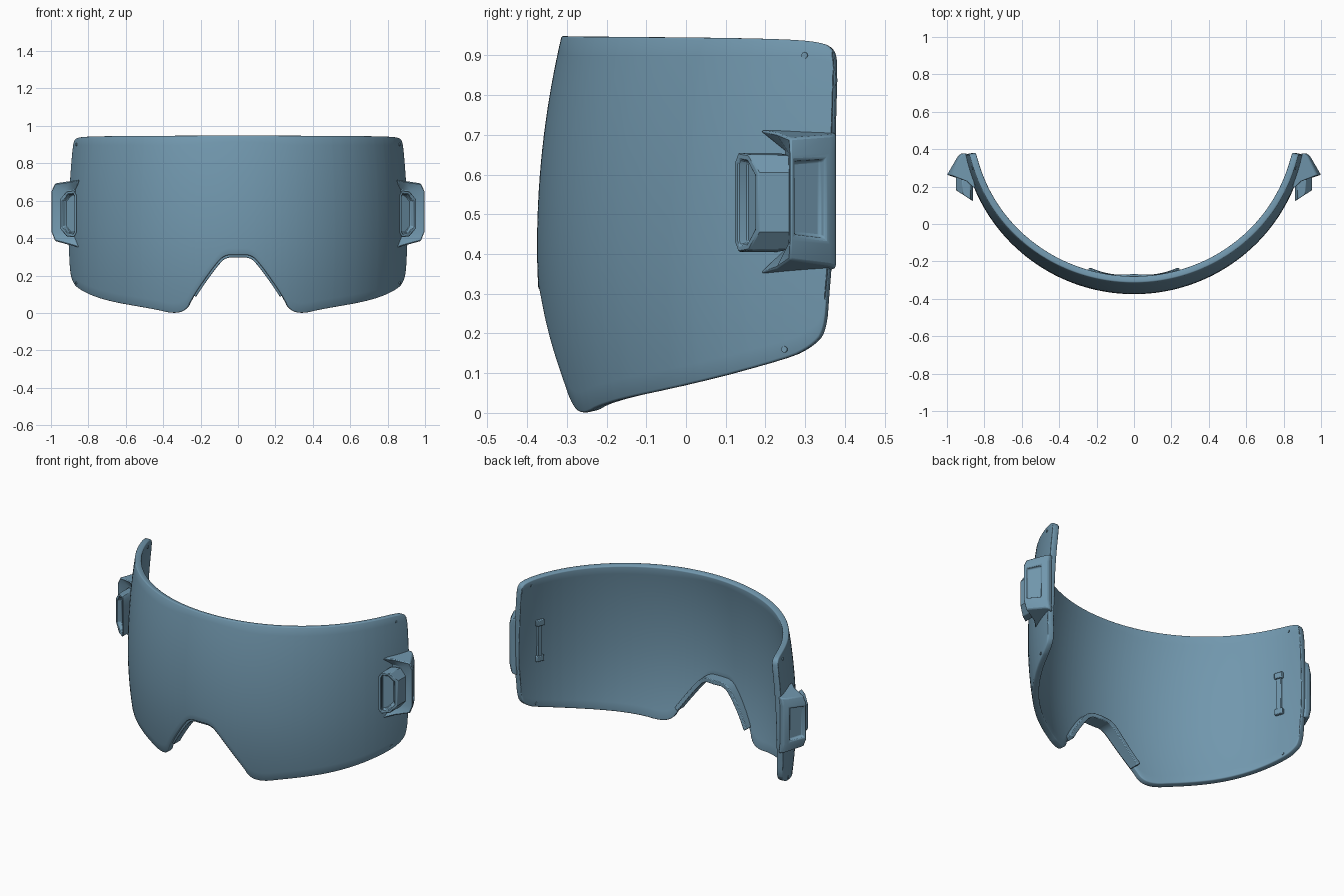
import bpy, bmesh
from math import sin, cos, pi
from mathutils import Vector, Matrix

cube = bpy.data.objects.get("Cube")
if cube:
    bpy.data.objects.remove(cube)

mat = bpy.data.materials.new("steel_blue")
mat.use_nodes = True
COLOR = (0.165, 0.31, 0.42, 1)
mat.diffuse_color = COLOR
mat.node_tree.nodes["Principled BSDF"].inputs["Base Color"].default_value = COLOR


def add_object(name, bm):
    bmesh.ops.recalc_face_normals(bm, faces=bm.faces)
    mesh = bpy.data.meshes.new(name)
    bm.to_mesh(mesh)
    bm.free()
    ob = bpy.data.objects.new(name, mesh)
    bpy.context.collection.objects.link(ob)
    mesh.materials.append(mat)
    return ob


def bevel(ob, width, segments=2):
    m = ob.modifiers.new("bevel", "BEVEL")
    m.width, m.segments = width, segments
    m.limit_method, m.angle_limit = "ANGLE", 0.7
    m.use_clamp_overlap = False


def mirror(ob):
    ob.modifiers.new("mirror", "MIRROR")


def smooth(ob, angle=0.6):
    bpy.ops.object.select_all(action="DESELECT")
    ob.select_set(True)
    bpy.context.view_layer.objects.active = ob
    bpy.ops.object.shade_smooth_by_angle(angle=angle)


def chaikin(pts, times=2):
    """Round the corners of an open outline."""
    for _ in range(times):
        new = [pts[0]]
        for (a, b), (c, d) in zip(pts, pts[1:]):
            new += [(a * .75 + c * .25, b * .75 + d * .25),
                    (a * .25 + c * .75, b * .25 + d * .75)]
        pts = new + [pts[-1]]
    return pts


def height(pts, t):
    for (a, b), (c, d) in zip(pts, pts[1:]):
        if t <= c:
            return b + (d - b) * (t - a) / max(c - a, 1e-9)
    return pts[-1][1]


def surface(t, z, inset=0.0):
    """Point on the barrel-curved lens at angle t and height z."""
    k = (z - .42) / (.53 if z > .42 else .42)
    d = k * k * (.062 if z > .42 else .05)
    return Vector(((.925 - .5 * d - inset) * sin(t),
                   .545 - (.92 - d - inset) * cos(t), z))


# Lens outline: (angle, height) along the lower and upper edge of one half
END = 1.382
lower = chaikin([(0, .31), (.08, .31), (.14, .25), (.275, .08), (.315, .01), (.40, -.005),
                 (.52, .02), (.93, .07), (1.24, .135), (1.31, .165), (1.35, .20),
                 (1.362, .30), (1.374, .42), (END, .62)])
upper = chaikin([(0, .95), (.8, .947), (1.18, .943), (1.33, .935), (1.37, .915),
                 (1.376, .86), (END, .74)])

# Lens: one curved sheet with a nose notch, thickened inwards
half = sorted({round(p[0], 4) for p in lower + upper} | {round(i * .05, 4) for i in range(27)})
half = [t for i, t in enumerate(half) if i == 0 or t - half[i - 1] > .0015]
angles = [-t for t in reversed(half[1:])] + half
ROWS = 18
bm = bmesh.new()
cols = []
for t in angles:
    lo, hi = height(lower, abs(t)), height(upper, abs(t))
    cols.append([bm.verts.new(surface(t, lo + (hi - lo) * r / ROWS)) for r in range(ROWS + 1)])
for a, b in zip(cols, cols[1:]):
    for r in range(ROWS):
        bm.faces.new((a[r], b[r], b[r + 1], a[r + 1]))
lens = add_object("lens", bm)
if lens.data.polygons[len(lens.data.polygons) // 2].normal.y > 0:
    lens.data.flip_normals()
thick = lens.modifiers.new("thickness", "SOLIDIFY")
thick.thickness, thick.offset = .036, -1
bevel(lens, .006)
smooth(lens)

# Nose flange: a strip swept along the notch behind the lens
path = [(t, height(lower, abs(t))) for t in [i * .0125 - .2625 for i in range(43)]]
bm = bmesh.new()
rings = []
for i, (t, z) in enumerate(path):
    p, q = path[max(i - 1, 0)], path[min(i + 1, len(path) - 1)]
    n = Vector((-(q[1] - p[1]), 0, (q[0] - p[0]) * .92)).normalized()
    base = surface(t, z)
    back = .105 - .1 * abs(t)
    rings.append([bm.verts.new(base + n * w + Vector((0, y, 0)))
                  for w, y in ((-.014, .015), (.012, .015), (.012, back), (-.014, back))])
for a, b in zip(rings, rings[1:]):
    for k in range(4):
        bm.faces.new((a[k], a[k - 1], b[k - 1], b[k]))
bm.faces.new(rings[0])
bm.faces.new(rings[-1])
flange = add_object("nose_flange", bm)
bevel(flange, .004)
smooth(flange)

# Strap brackets: stacked outlines, hollowed in front, with a slot outside
outer = [(.845, .18), (.90, .225), (1.0, .262), (.942, .362), (.922, .378), (.895, .375), (.86, .27)]
middle = [(.865, .25), (.925, .258)] + outer[2:]
bm = bmesh.new()
rings = []
for f, outline in ((0, outer), (.16, middle), (.86, middle), (1, outer)):
    ring = []
    for x, y in outline:
        k = (x - .85) / .15
        lo, hi = .35 + .035 * k, .712 - .02 * k
        x -= .02 * k if f in (0, 1) else 0
        ring.append(bm.verts.new((x, y, lo + (hi - lo) * f)))
    rings.append(ring)
slot = None
for j, (a, b) in enumerate(zip(rings, rings[1:])):
    for k in range(len(a)):
        m = (k + 1) % len(a)
        face = bm.faces.new((a[k], a[m], b[m], b[k]))
        if j == 1 and k == 2:
            slot = face
bm.faces.new(rings[0])
bm.faces.new(rings[-1])
bmesh.ops.recalc_face_normals(bm, faces=bm.faces)
bmesh.ops.inset_individual(bm, faces=[slot], thickness=.02)
bmesh.ops.inset_individual(bm, faces=[slot], thickness=.006, depth=-.02)
bracket = add_object("strap_brackets", bm)
bevel(bracket, .006)
mirror(bracket)
smooth(bracket)

# Clip pods: chamfered blocks with a recessed front face
a, b = Vector((.862, .122, 0)), Vector((.953, .182, 0))
bm = bmesh.new()
face = bm.faces.new([bm.verts.new(a.lerp(b, u) + Vector((0, 0, z))) for u, z in (
    (0, .43), (.15, .405), (.6, .41), (1, .455), (1, .605), (.6, .65), (.15, .655), (0, .63))])
grown = bmesh.ops.extrude_face_region(bm, geom=[face], use_keep_orig=True)
bmesh.ops.translate(bm, vec=(0, .1, 0),
                    verts=[g for g in grown["geom"] if isinstance(g, bmesh.types.BMVert)])
bmesh.ops.recalc_face_normals(bm, faces=bm.faces)
front = min(bm.faces, key=lambda f: f.calc_center_median().y)
bmesh.ops.inset_individual(bm, faces=[front], thickness=.018)
bmesh.ops.inset_individual(bm, faces=[front], thickness=.006, depth=-.025)
pod = add_object("clip_pods", bm)
bevel(pod, .003, 1)
mirror(pod)
smooth(pod, .5)


def aligned(t, z, inset):
    """Frame on the lens with local x pointing outwards."""
    return Matrix.Translation(surface(t, z, inset)) @ Matrix.Rotation(t - pi / 2, 4, "Z")


# Inner clips: raised bars with thicker tabs on the inside wall
bm = bmesh.new()
for z, size in ((.54, (.02, .03, .24)), (.43, (.03, .05, .035)), (.65, (.03, .05, .035))):
    bmesh.ops.create_cube(bm, size=1, matrix=aligned(1.21, z, .038) @ Matrix.Diagonal((*size, 1)))
clip = add_object("inner_clips", bm)
bevel(clip, .004)
mirror(clip)
smooth(clip)

# Rivets: small pins through the lens corners
bm = bmesh.new()
for t, z in ((1.284, .90), (1.235, .16)):
    bmesh.ops.create_cone(bm, cap_ends=True, segments=12, radius1=.008, radius2=.008, depth=.044,
                          matrix=aligned(t, z, .018) @ Matrix.Rotation(pi / 2, 4, "Y"))
rivets = add_object("rivets", bm)
mirror(rivets)
smooth(rivets)
